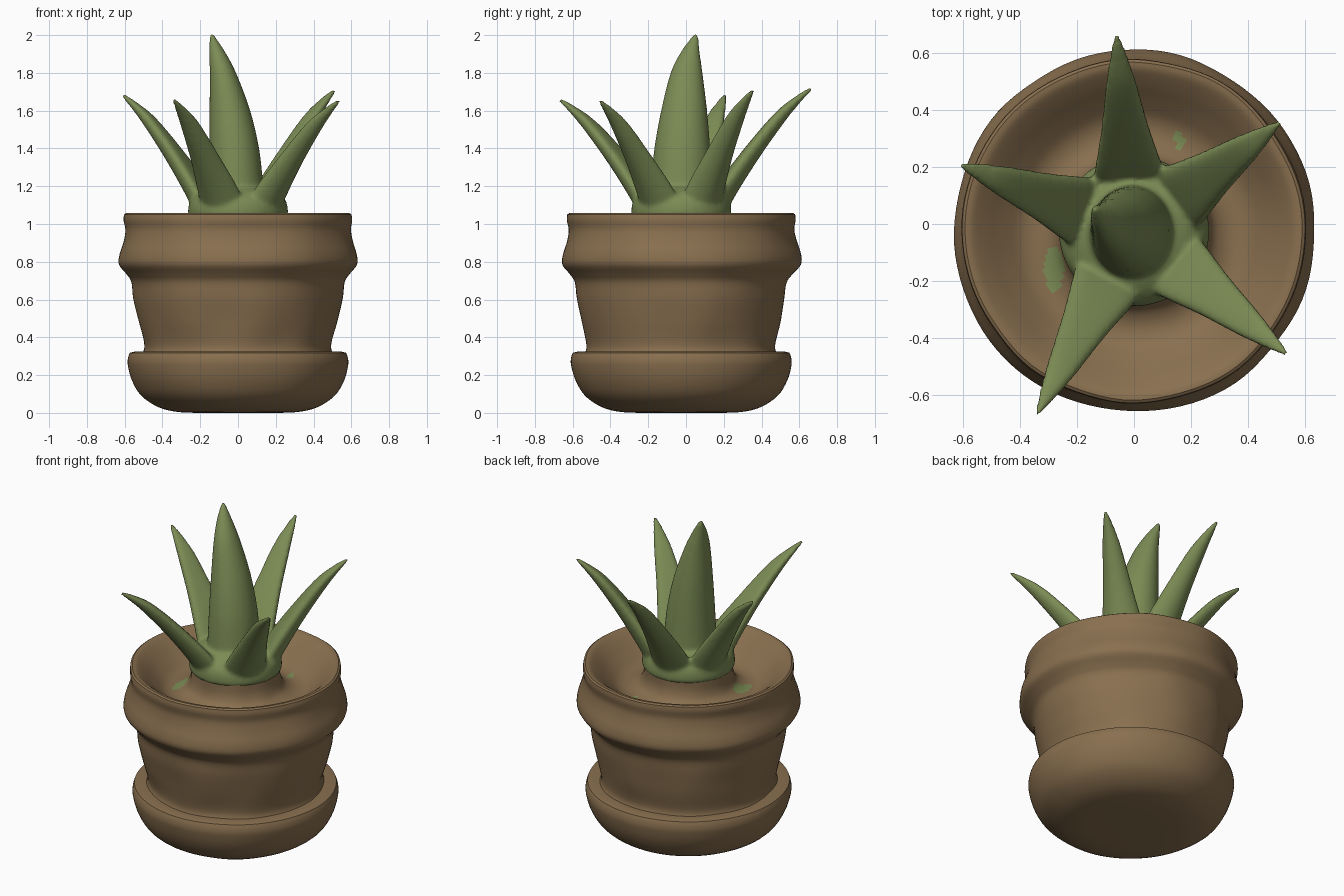
import bpy, bmesh, math
from mathutils import Vector, noise

if "Cube" in bpy.data.objects:
    bpy.data.objects.remove(bpy.data.objects["Cube"])

CY = -0.025  # y of the pot axis


def material(name, rgb):
    m = bpy.data.materials.new(name)
    m.diffuse_color = (*rgb, 1)
    m.use_nodes = True
    m.node_tree.nodes["Principled BSDF"].inputs["Base Color"].default_value = m.diffuse_color
    return m


CLAY = material("clay brown", (0.25, 0.16, 0.078))
GREEN = material("leaf green", (0.2, 0.26, 0.09))


def spline(pts, n):
    """Catmull-Rom through tuples of any length, n steps per span."""
    out = []
    p = [pts[0]] + list(pts) + [pts[-1]]
    for i in range(1, len(p) - 2):
        for k in range(n):
            t = k / n
            out.append(tuple(0.5 * (2 * b + (c - a) * t + (2 * a - 5 * b + 4 * c - d) * t * t
                                    + (3 * b - a - 3 * c + d) * t ** 3)
                             for a, b, c, d in zip(*p[i - 1:i + 3])))
    return out + [tuple(pts[-1])]


def loft(bm, rings):
    """Closed skin through rings of points, capped at both ends."""
    vs = [[bm.verts.new(c) for c in r] for r in rings]
    n = len(vs[0])
    for a, b in zip(vs, vs[1:]):
        for i in range(n):
            j = (i + 1) % n
            bm.faces.new((a[i], a[j], b[j], b[i]))
    bm.faces.new(vs[0][::-1])
    bm.faces.new(vs[-1])


def lathe_rings(profile, n=96, wobble=0.0):
    rings = []
    for r, z in profile:
        ring = []
        for i in range(n):
            a = 2 * math.pi * i / n
            c, s = math.cos(a), math.sin(a)
            q = r + wobble * noise.noise(Vector((c * 2, s * 2, z * 4)))
            ring.append((q * c, CY + q * s, z))
        rings.append(ring)
    return rings


def make(name, bm, *mats):
    bmesh.ops.recalc_face_normals(bm, faces=bm.faces)
    me = bpy.data.meshes.new(name)
    bm.to_mesh(me)
    bm.free()
    ob = bpy.data.objects.new(name, me)
    bpy.context.collection.objects.link(ob)
    for m in mats:
        me.materials.append(m)
    bpy.ops.object.select_all(action='DESELECT')
    ob.select_set(True)
    bpy.context.view_layer.objects.active = ob
    return ob


# Saucer
bm = bmesh.new()
prof = spline([(0.2, 0.0), (0.32, 0.005), (0.42, 0.03), (0.51, 0.09), (0.56, 0.17),
               (0.583, 0.25), (0.583, 0.29), (0.574, 0.318)], 4)
prof += [(0.55, 0.324), (0.5, 0.322), (0.4, 0.32)]
loft(bm, lathe_rings(prof, wobble=0.004))
make("saucer", bm, CLAY)
bpy.ops.object.shade_smooth_by_angle(angle=math.radians(40))

# Pot: outer wall, then rim, soil hollow and the brown stem foot
bm = bmesh.new()
prof = spline([(0.515, 0.30), (0.5, 0.335), (0.502, 0.38), (0.525, 0.48), (0.548, 0.6),
               (0.56, 0.69), (0.59, 0.735), (0.632, 0.785), (0.632, 0.84), (0.61, 0.91),
               (0.598, 0.97), (0.605, 1.02), (0.602, 1.05)], 4)
prof += spline([(0.592, 1.057), (0.565, 1.05), (0.52, 1.015), (0.46, 0.96), (0.4, 0.915),
                (0.34, 0.905), (0.285, 0.93), (0.26, 0.98), (0.255, 1.05)], 5)
loft(bm, lathe_rings(prof, wobble=0.012))
# stray green patches on the soil: (centre x, y, half sizes)
PATCHES = [(-0.28, -0.16, 0.035, 0.08), (0.16, 0.29, 0.018, 0.04), (0.42, -0.2, 0.018, 0.012)]
for f in bm.faces:
    c = f.calc_center_median()
    if c.z > 0.85 and math.hypot(c.x, c.y - CY) < 0.5 and len(f.verts) == 4:
        if any(((c.x - x) / a) ** 2 + ((c.y - y) / b) ** 2 < 1 for x, y, a, b in PATCHES):
            f.material_index = 1
make("pot", bm, CLAY, GREEN)
bpy.ops.object.shade_smooth_by_angle(angle=math.radians(40))

# Plant: core, centre leaf and five outer leaves fused into one skin
bm = bmesh.new()
core = spline([(0.262, 1.035), (0.264, 1.08), (0.25, 1.13), (0.2, 1.175), (0.14, 1.2), (0.05, 1.21)], 4)
loft(bm, lathe_rings(core, 48))

# centre leaf stations: z, cx, rx, cy, ry
centre = spline([(1.06, 0, 0.17, -0.025, 0.18), (1.2, -0.01, 0.147, -0.025, 0.162),
                 (1.4, -0.02, 0.132, -0.02, 0.148), (1.6, -0.043, 0.108, -0.01, 0.122),
                 (1.8, -0.08, 0.07, 0.003, 0.085), (1.92, -0.113, 0.04, 0.025, 0.047),
                 (2.01, -0.142, 0.009, 0.055, 0.009)], 6)
loft(bm, [[(cx + rx * math.cos(k * math.pi / 16), cy + ry * math.sin(k * math.pi / 16), z)
           for k in range(32)] for z, cx, rx, cy, ry in centre])

# outer leaf stations: share of reach, share of rise, half width, half thickness
STATIONS = spline([(0, 0, 0.13, 0.05), (0.12, 0.2, 0.122, 0.055), (0.4, 0.51, 0.085, 0.046),
                   (0.69, 0.79, 0.055, 0.035), (0.88, 0.93, 0.031, 0.021), (1.02, 1.015, 0.01, 0.01)], 6)


def outer_leaf(x, y, z):
    d = Vector((x, y - CY, 0))
    reach = d.length
    d.normalize()
    side = Vector((-d.y, d.x, 0))
    base_r, base_z = 0.16, 1.04
    path = [Vector((0, CY, 0)) + d * (base_r + s * (reach - base_r))
            + Vector((0, 0, base_z + h * (z - base_z))) for s, h, _, _ in STATIONS]
    rings = []
    for i, (_, _, w, t) in enumerate(STATIONS):
        tan = (path[min(i + 1, len(path) - 1)] - path[max(i - 1, 0)]).normalized()
        up = tan.cross(side).normalized()
        if up.z < 0:
            up = -up
        ring = []
        for k in range(24):
            a = k * math.pi / 12
            c, s = math.cos(a), math.sin(a)
            ring.append(path[i] + side * (w * c) + up * (t * s + 0.22 * w * (c * c - 0.5)))
        rings.append(ring)
    loft(bm, rings)


for tip in [(-0.06, 0.655, 1.71), (0.505, 0.35, 1.70), (0.528, -0.45, 1.645),
            (-0.335, -0.658, 1.65), (-0.603, 0.205, 1.675)]:
    outer_leaf(*tip)

plant = make("succulent_leaves", bm, GREEN)
rm = plant.modifiers.new("fuse", 'REMESH')
rm.mode = 'VOXEL'
rm.voxel_size = 0.011
rm.use_smooth_shade = True
sm = plant.modifiers.new("soften", 'SMOOTH')
sm.factor = 0.5
sm.iterations = 8
for m in ("fuse", "soften"):
    bpy.ops.object.modifier_apply(modifier=m)
bpy.ops.object.shade_smooth()
